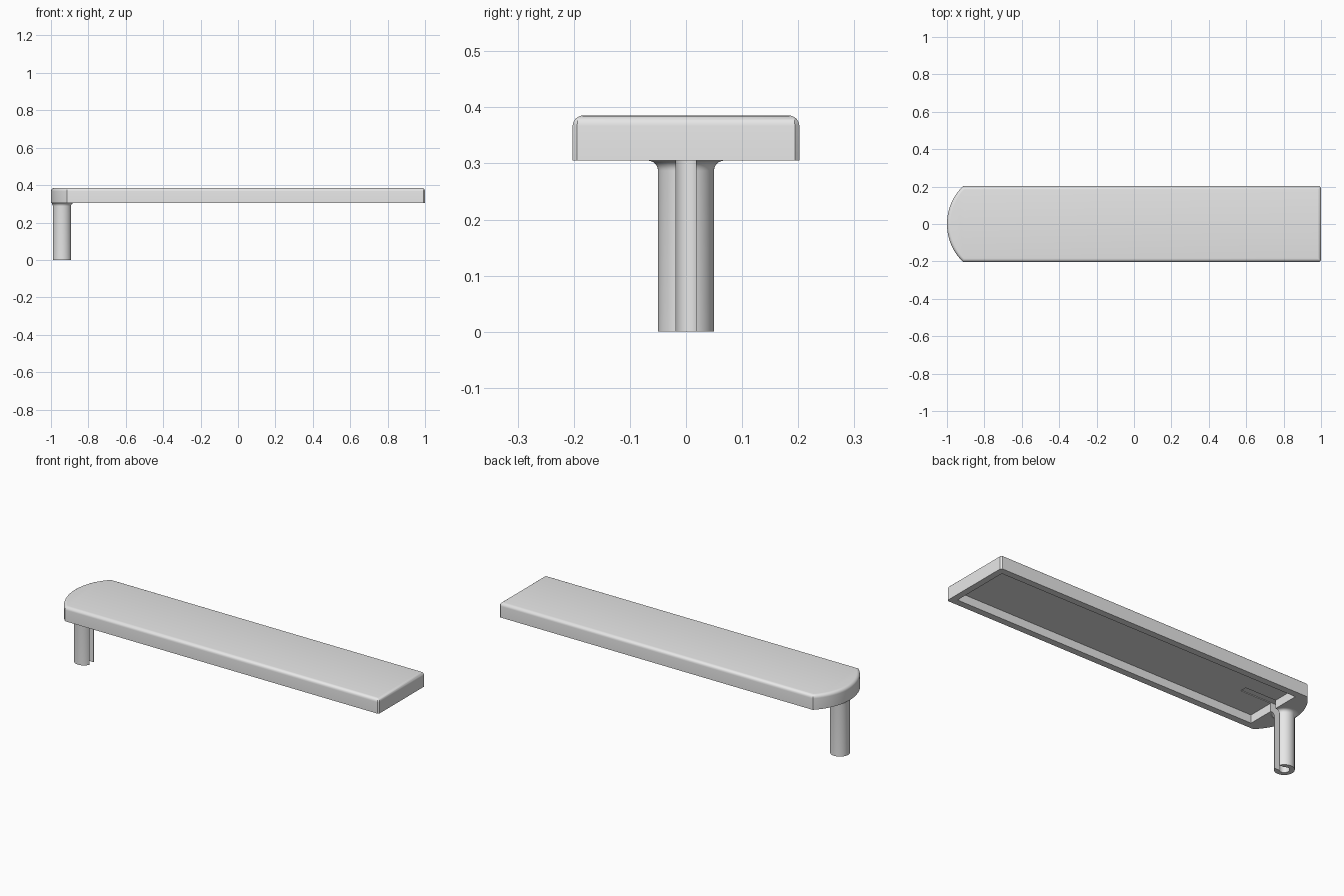
import bpy, bmesh, math

cube = bpy.data.objects.get("Cube")
if cube:
    bpy.data.objects.remove(cube, do_unlink=True)

HALF_W, BASE, TOP = 0.202, 0.305, 0.385
LEG_X = -0.94

grey = bpy.data.materials.new("plain_grey")
grey.use_nodes = True
colour = (0.8, 0.8, 0.8, 1)
grey.diffuse_color = colour
grey.node_tree.nodes["Principled BSDF"].inputs["Base Color"].default_value = colour


def finish(bm, name):
    bmesh.ops.recalc_face_normals(bm, faces=bm.faces)
    mesh = bpy.data.meshes.new(name)
    bm.to_mesh(mesh)
    bm.free()
    obj = bpy.data.objects.new(name, mesh)
    obj.data.materials.append(grey)
    bpy.context.collection.objects.link(obj)
    return obj


def prism(name, outline, z0, z1, top_bevel=0):
    """Extrude an outline upward, optionally rounding its top rim."""
    bm = bmesh.new()
    base = bm.faces.new([bm.verts.new((x, y, z0)) for x, y in outline])
    out = bmesh.ops.extrude_face_region(bm, geom=[base])
    for v in out["geom"]:
        if isinstance(v, bmesh.types.BMVert):
            v.co.z = z1
    if top_bevel:
        rim = [e for e in bm.edges if all(v.co.z > z1 - 1e-5 for v in e.verts)]
        bmesh.ops.bevel(bm, geom=rim, offset=top_bevel, segments=6,
                        profile=0.5, affect='EDGES')
    return finish(bm, name)


def box(name, x0, x1, half_y, z0, z1):
    return prism(name, [(x0, -half_y), (x1, -half_y), (x1, half_y), (x0, half_y)], z0, z1)


def circle(radius, count=48):
    return [(LEG_X + radius * math.cos(2 * math.pi * i / count),
             radius * math.sin(2 * math.pi * i / count)) for i in range(count)]


# Long panel: square at one end, shallow arc at the other
sag = 0.085
radius = (HALF_W ** 2 + sag ** 2) / (2 * sag)
spread = math.asin(HALF_W / radius)
arc = []
for i in range(25):
    a = spread * (1 - 2 * i / 24)
    arc.append((-1 + radius * (1 - math.cos(a)), radius * math.sin(a)))
corner = 0.008
end = [(1 - corner, -HALF_W), (1, -HALF_W + corner),
       (1, HALF_W - corner), (1 - corner, HALF_W)]
panel = prism("panel", arc + end, BASE, TOP, 0.018)

# Round leg with a flared top
bm = bmesh.new()
flare = 0.018
profile = [(0.05, 0)]
for i in range(7):
    a = math.pi / 2 * i / 6
    profile.append((0.05 + flare * (1 - math.cos(a)), BASE - flare + flare * math.sin(a)))
profile.append((profile[-1][0], BASE + 0.002))
rings = [[bm.verts.new((max(x, -0.995), y, z)) for x, y in circle(r)] for r, z in profile]
for low, high in zip(rings, rings[1:]):
    for i in range(len(low)):
        j = (i + 1) % len(low)
        bm.faces.new((low[i], low[j], high[j], high[i]))
bm.faces.new(rings[0])
bm.faces.new(rings[-1])
leg = finish(bm, "leg")

# Cutters: underside recess, leg bore, and the slot running into the recess
recess = box("recess_cutter", -0.87, 0.965, 0.165, BASE - 0.1, 0.35)
bore = prism("bore_cutter", circle(0.026), -0.1, 0.352)
slot = box("slot_cutter", LEG_X, -0.683, 0.018, -0.1, 0.354)
cutters = (recess, bore, slot)

for obj, tools in ((panel, cutters), (leg, (bore, slot))):
    for tool in tools:
        mod = obj.modifiers.new(tool.name, 'BOOLEAN')
        mod.operation = 'DIFFERENCE'
        mod.solver = 'EXACT'
        mod.object = tool
    bpy.context.view_layer.update()
    graph = bpy.context.evaluated_depsgraph_get()
    cut = bpy.data.meshes.new_from_object(obj.evaluated_get(graph))
    obj.modifiers.clear()
    obj.data = cut

for tool in cutters:
    bpy.data.objects.remove(tool, do_unlink=True)

# Smooth rounded surfaces while keeping crisp edges
bpy.ops.object.select_all(action='DESELECT')
for obj in (panel, leg):
    obj.select_set(True)
bpy.context.view_layer.objects.active = panel
bpy.ops.object.shade_smooth_by_angle(angle=math.radians(30))
